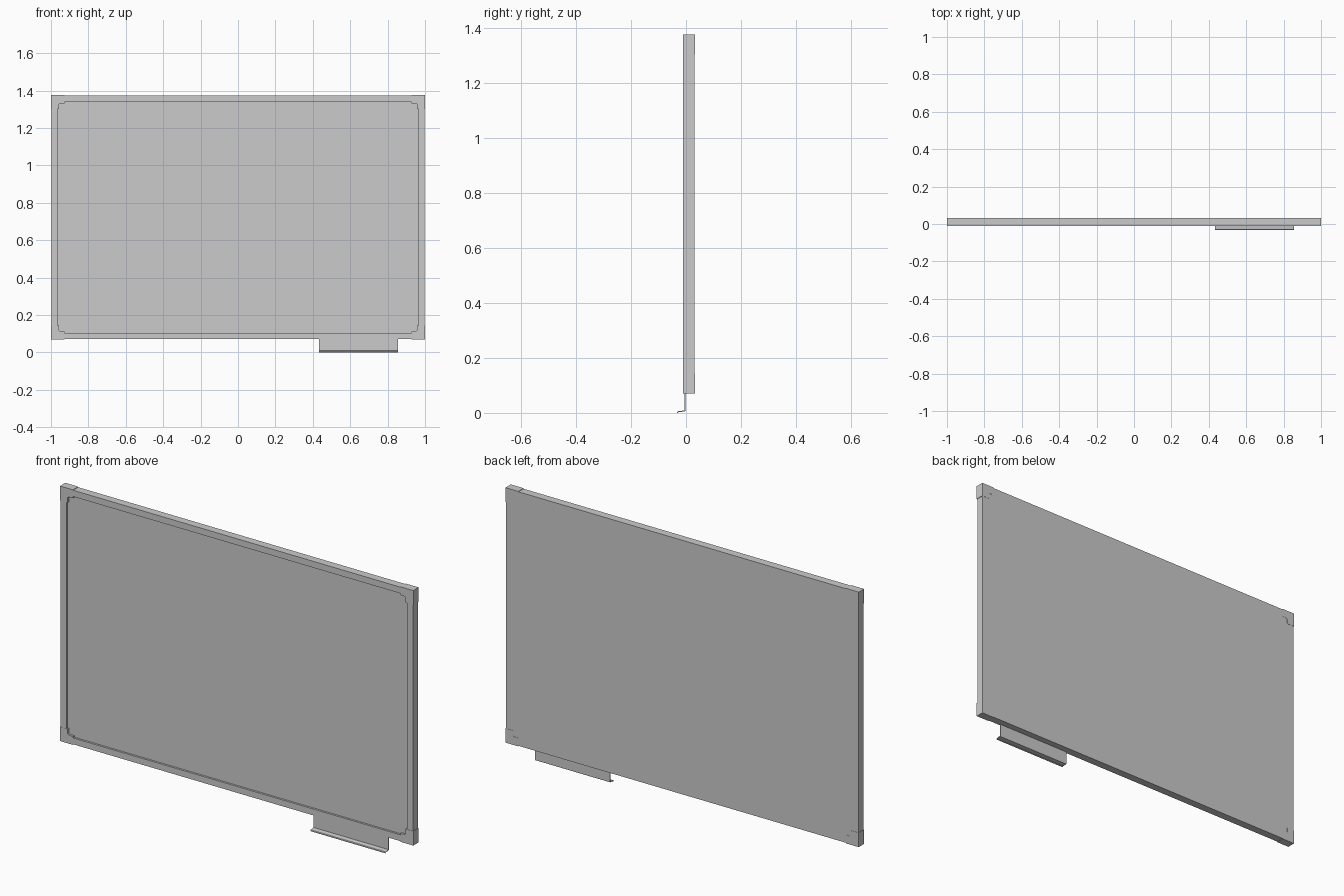
import bpy, bmesh

if "Cube" in bpy.data.objects:
    bpy.data.objects.remove(bpy.data.objects["Cube"])

X, ZB, ZT = 1.0, 0.07, 1.375          # outer limits of the board
YF, YB = -0.011, 0.032                # front and back of the corner caps
GAP = 0.0025                          # rails sit slightly inside the caps
RAIL, ARM, LEG = 0.035, 0.043, 0.073  # rail width, cap arm width, cap arm length


def prism(name, outline, to_3d, start, end):
    """Extrude a closed 2D outline between two depths."""
    bm = bmesh.new()
    a = [bm.verts.new(to_3d(u, v, start)) for u, v in outline]
    b = [bm.verts.new(to_3d(u, v, end)) for u, v in outline]
    n = len(outline)
    bm.faces.new(a)
    bm.faces.new(b[::-1])
    for i in range(n):
        j = (i + 1) % n
        bm.faces.new((a[i], b[i], b[j], a[j]))
    bmesh.ops.recalc_face_normals(bm, faces=bm.faces)
    mesh = bpy.data.meshes.new(name)
    bm.to_mesh(mesh)
    bm.free()
    ob = bpy.data.objects.new(name, mesh)
    bpy.context.collection.objects.link(ob)
    return ob


def front(u, v, d):
    return (u, d, v)


def side(u, v, d):
    return (d, u, v)


def slab(name, x0, x1, z0, z1, y0, y1):
    return prism(name, [(x0, z0), (x1, z0), (x1, z1), (x0, z1)], front, y0, y1)


# Recessed writing panel, flush with the rails at the back
xi, zb, zt = X - GAP, ZB + GAP, ZT - GAP
slab("writing_panel", -X + RAIL, X - RAIL, ZB + RAIL, ZT - RAIL, 0.0, YB - 0.001)

# Frame rails with mitred ends
xr, zrb, zrt = X - RAIL, ZB + RAIL, ZT - RAIL
outer = [(-xi, zb), (xi, zb), (xi, zt), (-xi, zt)]
inner = [(-xr, zrb), (xr, zrb), (xr, zrt), (-xr, zrt)]
for i, name in enumerate(("bottom_rail", "right_rail", "top_rail", "left_rail")):
    j = (i + 1) % 4
    prism(name, [outer[i], outer[j], inner[j], inner[i]], front, YF + 0.001, YB - 0.001)

# L-shaped corner caps with a small chamfer at the inner corner
c = 0.006
cap = [(0, 0), (LEG, 0), (LEG, ARM), (ARM + c, ARM), (ARM, ARM + c), (ARM, LEG), (0, LEG)]
for sx, xname in ((-1, "left"), (1, "right")):
    for z0, sz, zname in ((ZB, 1, "bottom"), (ZT, -1, "top")):
        prism(f"{zname}_{xname}_corner_cap",
              [(sx * (X - u), z0 + sz * v) for u, v in cap], front, YF, YB)

# Bent sheet pen tray hanging below the bottom rail
tray = [(-0.006, 0.08), (-0.006, 0.009), (-0.029, 0.006), (-0.032, 0.003), (-0.032, 0.0),
        (-0.029, 0.0), (-0.027, 0.003), (-0.004, 0.005), (-0.002, 0.008), (-0.002, 0.08)]
prism("pen_tray", tray, side, 0.432, 0.856)
